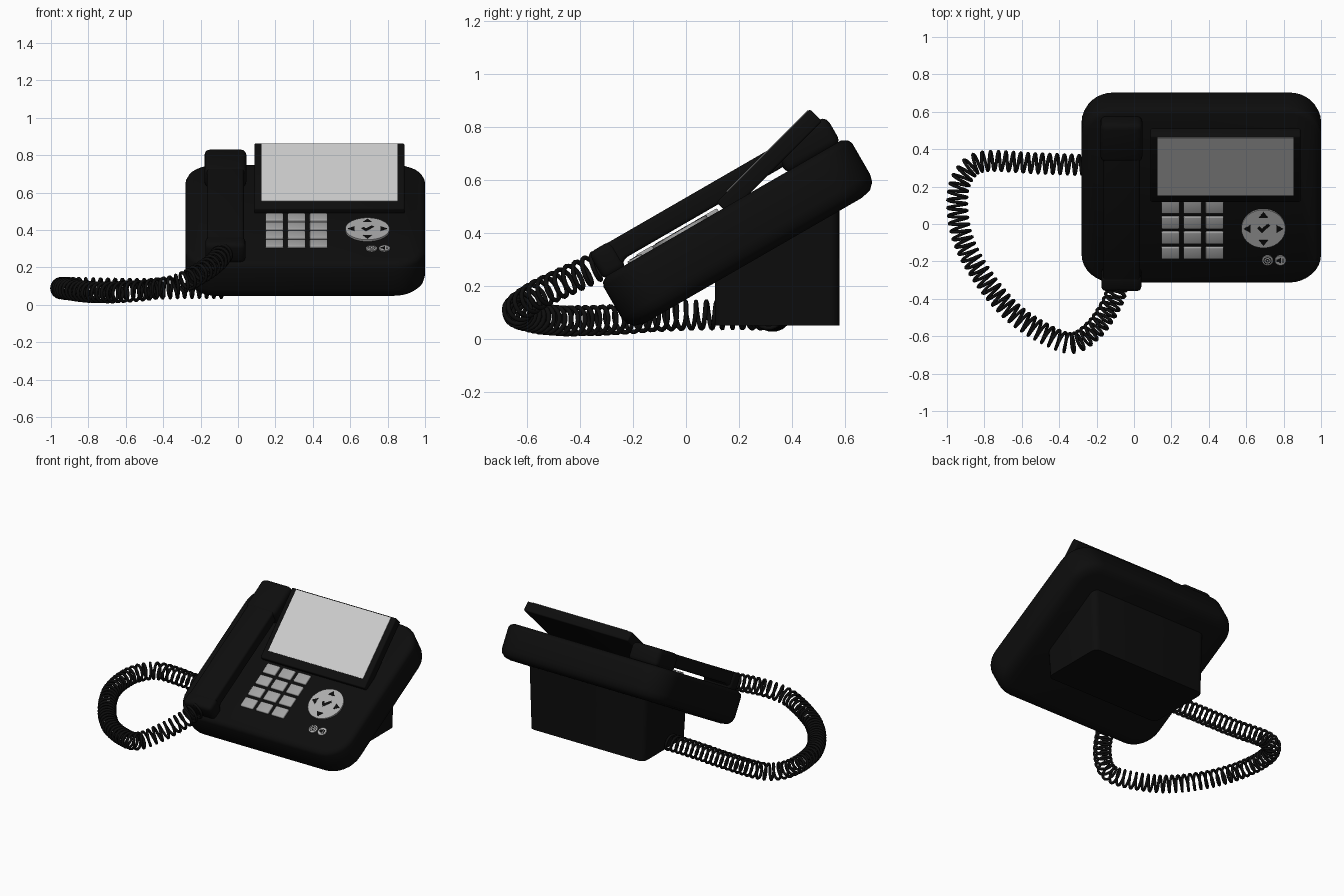
import bpy, bmesh, math
from mathutils import Vector

if "Cube" in bpy.data.objects:
    bpy.data.objects.remove(bpy.data.objects["Cube"])

TILT = math.radians(30)      # slope of the body and handset
SCREEN_TILT = math.radians(45)


def material(name, v):
    m = bpy.data.materials.new(name)
    m.diffuse_color = (v, v, v, 1)
    m.use_nodes = True
    m.node_tree.nodes["Principled BSDF"].inputs["Base Color"].default_value = m.diffuse_color
    return m


BLACK = material("black plastic", 0.004)
GREY = material("grey key", 0.36)
DISC = material("light grey pad", 0.42)
SCREEN = material("pale screen", 0.6)


def finish(name, bm, mat, tilt=0.0, bevel=0.0, segments=3):
    bmesh.ops.recalc_face_normals(bm, faces=bm.faces[:])
    if bevel:
        edges = [e for e in bm.edges if e.calc_face_angle(0) > 0.4]
        bmesh.ops.bevel(bm, geom=edges, offset=bevel, segments=segments,
                        profile=0.5, affect='EDGES', clamp_overlap=True)
    mesh = bpy.data.meshes.new(name)
    bm.to_mesh(mesh)
    bm.free()
    mesh.materials.append(mat)
    ob = bpy.data.objects.new(name, mesh)
    ob.rotation_euler.x = tilt
    bpy.context.collection.objects.link(ob)
    bpy.ops.object.select_all(action='DESELECT')
    ob.select_set(True)
    bpy.context.view_layer.objects.active = ob
    bpy.ops.object.shade_smooth_by_angle(angle=math.radians(35))
    return ob


def loft(name, rings, mat, tilt=0.0, bevel=0.0):
    """Skin a stack of equal-length rings and cap both ends."""
    bm = bmesh.new()
    rows = [[bm.verts.new(p) for p in ring] for ring in rings]
    n = len(rows[0])
    for a, b in zip(rows, rows[1:]):
        for i in range(n):
            j = (i + 1) % n
            bm.faces.new((a[i], a[j], b[j], b[i]))
    bm.faces.new(rows[0])
    bm.faces.new(rows[-1])
    return finish(name, bm, mat, tilt, bevel)


def box(name, x, y, z, mat, tilt=TILT, bevel=0.0):
    rings = [[(x[0], y[0], h), (x[1], y[0], h), (x[1], y[1], h), (x[0], y[1], h)] for h in z]
    return loft(name, rings, mat, tilt, bevel)


def rounded(x0, x1, y0, y1, r, steps=8):
    pts = []
    for k, (cx, cy) in enumerate([(x1 - r, y1 - r), (x0 + r, y1 - r),
                                  (x0 + r, y0 + r), (x1 - r, y0 + r)]):
        for i in range(steps + 1):
            a = math.pi / 2 * (k + i / steps)
            pts.append((cx + r * math.cos(a), cy + r * math.sin(a)))
    return pts


def plate(name, pts, z, mat):
    return loft(name, [[(x, y, h) for x, y in pts] for h in z], mat, TILT)


def circle(cx, cy, r, n=32):
    return [(cx + r * math.cos(2 * math.pi * i / n), cy + r * math.sin(2 * math.pi * i / n))
            for i in range(n)]


# Sloping body with rounded corners and softened rims
layers = [(.07, .128), (.03, .138), (.008, .16), (0, .19), (0, .325), (.008, .342), (.03, .355)]
loft("body", [[(x, y, t) for x, y in rounded(-.28 + d, 1.0 - d, -.172 + d, .912 - d, .17 - d)]
              for d, t in layers], BLACK, TILT)

# Upright foot, cut off by the slope of the body
foot = rounded(-.08, .80, .11, .58, .04, 4)
loft("foot", [[(x, y, .049) for x, y in foot],
              [(x + (x - .36) * .04, y, (.2 + y * .5) / math.cos(TILT)) for x, y in foot]], BLACK)

# Handset: handle profile swept across x, plus wider ear and mouth pieces
profile = [(-.145, .35), (-.145, .461), (.87, .461), (.87, .35),
           (.70, .35), (.66, .378), (-.05, .378), (-.08, .35)]
loft("handset_handle", [[(x, s, t) for s, t in profile] for x in (-.165, .032)],
     BLACK, TILT, .015)
box("handset_earpiece", (-.18, .045), (.64, .877), (.345, .465), BLACK, bevel=.03)
box("handset_mouthpiece", (-.175, .04), (-.157, -.06), (.345, .463), BLACK, bevel=.025)

# Raised display and its screen
box("display_case", (.088, .89), (.445, .943), (.217, .282), BLACK, SCREEN_TILT, .008)
box("display_screen", (.125, .853), (.50, .935), (.278, .285), SCREEN, SCREEN_TILT)

# Number keys
for row in range(4):
    for col in range(3):
        cx, cy = .195 + .118 * col, .03 + .0935 * row
        box(f"key_{row}_{col}", (cx - .048, cx + .048), (cy - .037, cy + .037),
            (.345, .368), GREY, bevel=.006)

# Round navigation pad with arrows and a tick
PX, PY = .692, .181
plate("navigation_pad", circle(PX, PY, .118, 48), (.345, .366), DISC)
for k in range(4):
    a = k * math.pi / 2
    tri = [(.105, 0), (.07, .024), (.07, -.024)]
    plate(f"arrow_{k}", [(PX + u * math.cos(a) - v * math.sin(a),
                          PY + u * math.sin(a) + v * math.cos(a)) for u, v in tri],
          (.364, .368), BLACK)
tick = [(-.032, .004), (-.02, .016), (-.008, .002), (.024, .032), (.034, .02), (-.008, -.026)]
plate("tick_mark", [(PX + u, PY + v) for u, v in tick], (.364, .368), BLACK)

# Two small round buttons with ring and speaker marks
for name, cx in (("ring", .714), ("speaker", .783)):
    plate(name + "_button", circle(cx, -.017, .03), (.345, .362), DISC)
bm = bmesh.new()
for r0, r1 in ((.017, .022), (.005, .011)):
    a, b = ([bm.verts.new((x, y, .364)) for x, y in circle(.714, -.017, r)] for r in (r0, r1))
    for i in range(32):
        j = (i + 1) % 32
        bm.faces.new((a[i], b[i], b[j], a[j]))
finish("ring_mark", bm, BLACK, TILT)
speaker = [(-.02, -.008), (-.01, -.008), (.004, -.019), (.004, .019), (-.01, .008), (-.02, .008)]
plate("speaker_mark", [(.783 + u, -.017 + v) for u, v in speaker], (.36, .364), BLACK)
box("speaker_wave", (.793, .799), (-.03, -.004), (.36, .364), BLACK)

# Coiled cord: helix wound along a smooth path from foot to handset
path = [Vector(p) for p in [
    (-.06, .31, .09), (-.265, .315, .09), (-.53, .325, .085), (-.8, .335, .09), (-.905, .27, .09),
    (-.945, .13, .09), (-.915, -.08, .085), (-.8, -.295, .07), (-.64, -.48, .068),
    (-.45, -.60, .085), (-.32, -.635, .11), (-.21, -.56, .165), (-.13, -.445, .22),
    (-.09, -.35, .265), (-.07, -.27, .31)]]


def spline(i, t):
    p = [path[min(max(i + k, 0), len(path) - 1)] for k in (-1, 0, 1, 2)]
    return 0.5 * (2 * p[1] + (p[2] - p[0]) * t + (2 * p[0] - 5 * p[1] + 4 * p[2] - p[3]) * t * t
                  + (3 * p[1] - p[0] - 3 * p[2] + p[3]) * t ** 3)


dense = [spline(i, k / 60) for i in range(len(path) - 1) for k in range(60)] + [path[-1]]
run = [0.0]
for a, b in zip(dense, dense[1:]):
    run.append(run[-1] + (b - a).length)
TURNS, PER_TURN, RADIUS = 66, 18, .051
coil, k = [], 0
for i in range(TURNS * PER_TURN + 1):
    d = run[-1] * i / (TURNS * PER_TURN)
    while k < len(run) - 2 and run[k + 1] < d:
        k += 1
    centre = dense[k].lerp(dense[k + 1], (d - run[k]) / max(run[k + 1] - run[k], 1e-9))
    along = (dense[min(k + 8, len(dense) - 1)] - dense[max(k - 8, 0)]).normalized()
    side = along.cross(Vector((0, 0, 1))).normalized()
    a = 2 * math.pi * i / PER_TURN
    coil.append(centre + RADIUS * (math.cos(a) * side + math.sin(a) * side.cross(along)))
curve = bpy.data.curves.new("cord", 'CURVE')
curve.dimensions = '3D'
curve.bevel_depth = .009
curve.bevel_resolution = 1
curve.use_fill_caps = True
line = curve.splines.new('POLY')
line.points.add(len(coil) - 1)
for pt, co in zip(line.points, coil):
    pt.co = (*co, 1)
curve.materials.append(BLACK)
bpy.context.collection.objects.link(bpy.data.objects.new("cord", curve))
